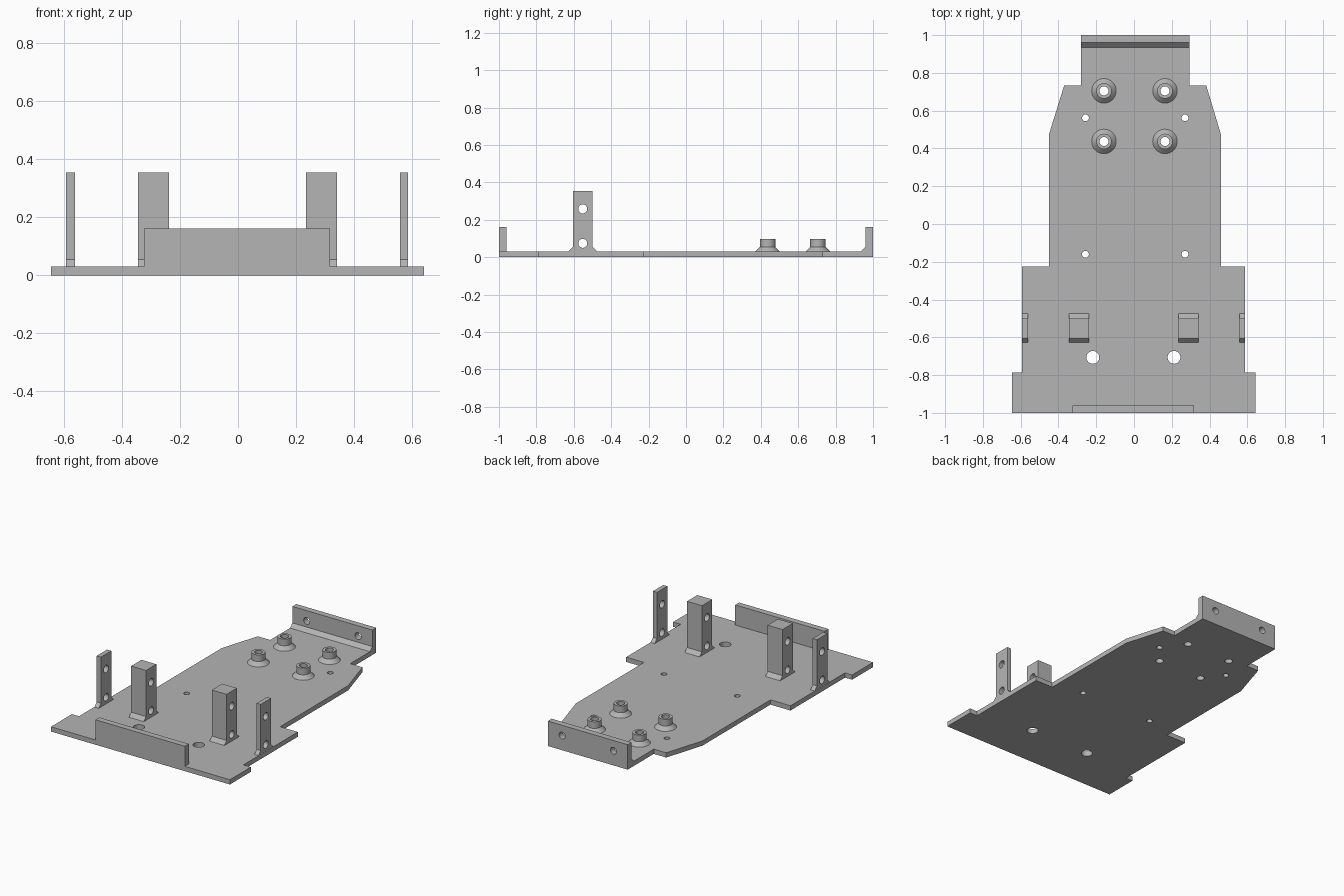
import bpy, bmesh, math
from mathutils import Matrix, Vector

if "Cube" in bpy.data.objects:
    bpy.data.objects.remove(bpy.data.objects["Cube"], do_unlink=True)

T = 0.031        # plate thickness
FOOT = 0.055     # top of the sloped feet

grey = bpy.data.materials.new("plain_grey")
grey.use_nodes = True
grey.diffuse_color = (0.46, 0.46, 0.46, 1)
grey.node_tree.nodes["Principled BSDF"].inputs["Base Color"].default_value = (0.46, 0.46, 0.46, 1)


def add_object(name, bm):
    bmesh.ops.recalc_face_normals(bm, faces=bm.faces)
    mesh = bpy.data.meshes.new(name)
    bm.to_mesh(mesh)
    bm.free()
    mesh.materials.append(grey)
    obj = bpy.data.objects.new(name, mesh)
    bpy.context.collection.objects.link(obj)
    return obj


def prism(name, corners, push):
    """Extrude a flat outline along the push vector."""
    bm = bmesh.new()
    face = bm.faces.new([bm.verts.new(c) for c in corners])
    new = bmesh.ops.extrude_face_region(bm, geom=[face], use_keep_orig=True)["geom"]
    bmesh.ops.translate(bm, vec=push, verts=[g for g in new if isinstance(g, bmesh.types.BMVert)])
    return add_object(name, bm)


def side_prism(name, profile, x0, x1):
    """Extrude a (y, z) profile from x0 to x1."""
    return prism(name, [(x0, y, z) for y, z in profile], (x1 - x0, 0, 0))


def activate(obj):
    bpy.ops.object.select_all(action="DESELECT")
    obj.select_set(True)
    bpy.context.view_layer.objects.active = obj


def smooth(obj):
    activate(obj)
    bpy.ops.object.shade_smooth_by_angle(angle=math.radians(30))


def drill(obj, holes, axis):
    """Cut round holes (centre, radius) through obj along an axis."""
    bm = bmesh.new()
    turn = Vector((0, 0, 1)).rotation_difference(Vector(axis)).to_matrix().to_4x4()
    for centre, r in holes:
        bmesh.ops.create_cone(bm, cap_ends=True, segments=32, radius1=r, radius2=r,
                              depth=0.2, matrix=Matrix.Translation(centre) @ turn)
    cutter = add_object("hole_cutter", bm)
    cutter.hide_render = True
    mod = obj.modifiers.new("holes", "BOOLEAN")
    mod.operation, mod.solver, mod.object = "DIFFERENCE", "EXACT", cutter
    activate(obj)
    bpy.ops.object.modifier_apply(modifier=mod.name)
    bpy.data.objects.remove(cutter, do_unlink=True)
    smooth(obj)


# Base plate: stepped outline with round holes
right_edge = [(0.642, -1), (0.642, -0.785), (0.588, -0.785), (0.588, -0.225), (0.46, -0.225),
              (0.46, 0.475), (0.383, 0.732), (0.294, 0.732), (0.294, 1)]
left_edge = [(-0.645, -1), (-0.645, -0.785), (-0.594, -0.785), (-0.594, -0.225), (-0.45, -0.225),
             (-0.45, 0.475), (-0.37, 0.732), (-0.281, 0.732), (-0.281, 1)]
outline = right_edge + left_edge[::-1]
plate = prism("base_plate", [(x, y, 0) for x, y in outline], (0, 0, T))

studs = [(x, y) for x in (-0.159, 0.164) for y in (0.437, 0.705)]
holes = [((x, y, 0), 0.024) for x, y in studs]
holes += [((x, y, 0), 0.018) for x in (-0.257, 0.27) for y in (-0.16, 0.562)]
holes += [((x, -0.706, 0), 0.034) for x in (-0.218, 0.212)]
drill(plate, holes, (0, 0, 1))

# Front wall
side_prism("front_wall", [(-1, T), (-0.96, T), (-0.96, 0.162), (-1, 0.162)], -0.325, 0.318)

# Back wall with a sloped inner foot and two holes
back = side_prism("back_wall", [(1, T), (1, 0.162), (0.96, 0.162), (0.96, FOOT), (0.935, T)],
                  -0.281, 0.294)
drill(back, [((x, 1, 0.095), 0.022) for x in (-0.178, 0.191)], (0, 1, 0))

# Upright posts with sloped feet and two cross holes
post_profile = [(-0.628, T), (-0.605, FOOT), (-0.605, 0.355),
                (-0.499, 0.355), (-0.499, FOOT), (-0.475, T)]
posts = {"right_outer_post": (-0.593, -0.562), "right_inner_post": (-0.345, -0.238),
         "left_inner_post": (0.235, 0.342), "left_outer_post": (0.558, 0.587)}
for name, (x0, x1) in posts.items():
    post = side_prism(name, post_profile, x0, x1)
    drill(post, [(((x0 + x1) / 2, -0.552, z), 0.024) for z in (0.074, 0.258)], (1, 0, 0))

# Standoffs: hollow turned bushings with conical feet
ring = [(0.024, T), (0.065, T), (0.041, FOOT), (0.041, 0.098), (0.024, 0.098)]
for i, (x, y) in enumerate(studs):
    bm = bmesh.new()
    verts = [bm.verts.new((r, 0, z)) for r, z in ring]
    edges = [bm.edges.new((verts[k], verts[(k + 1) % len(verts)])) for k in range(len(verts))]
    bmesh.ops.spin(bm, geom=verts + edges, cent=(0, 0, 0), axis=(0, 0, 1),
                   angle=math.tau, steps=32, use_merge=True)
    bmesh.ops.remove_doubles(bm, verts=bm.verts, dist=0.0001)
    bmesh.ops.translate(bm, vec=(x, y, 0), verts=bm.verts)
    smooth(add_object(f"standoff_{i + 1}", bm))
